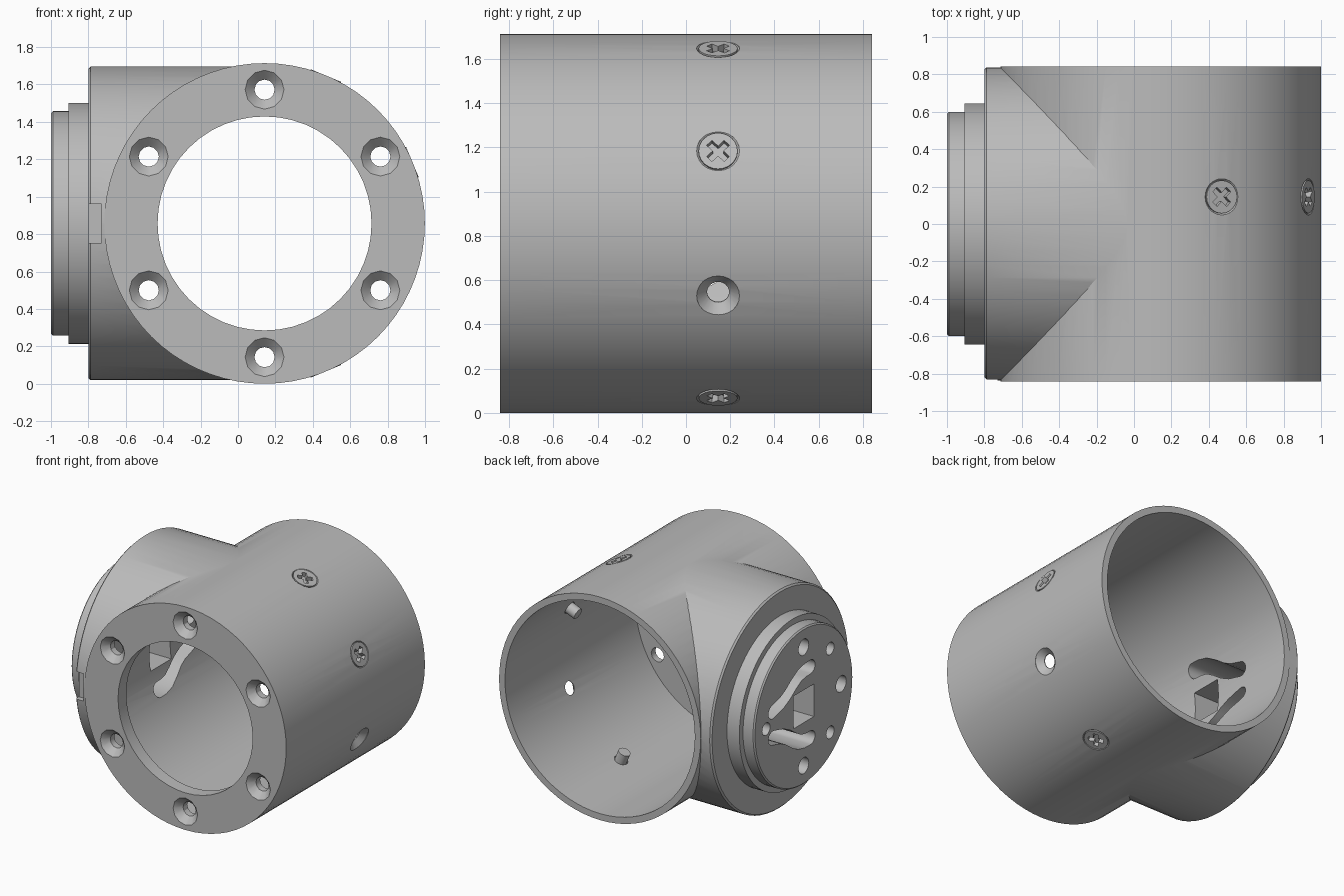
import bpy
import bmesh
from math import cos, sin, pi, radians
from mathutils import Matrix, Vector

cube = bpy.data.objects.get("Cube")
if cube:
    bpy.data.objects.remove(cube, do_unlink=True)

grey = bpy.data.materials.new("machined_grey")
grey.use_nodes = True
COLOUR = (0.5, 0.5, 0.5, 1)
grey.diffuse_color = COLOUR
grey.node_tree.nodes["Principled BSDF"].inputs["Base Color"].default_value = COLOUR

CENTRE = Vector((0.142, 0, 0.857))
R = 0.857          # main tube radius
HALF = 0.842       # half length of the main tube
BACK, FRONT, SIDE = Vector((0, 1, 0)), Vector((0, -1, 0)), Vector((-1, 0, 0))


def frame(origin, axis):
    turn = Vector((0, 0, 1)).rotation_difference(Vector(axis))
    return Matrix.Translation(origin) @ turn.to_matrix().to_4x4()


def loft(name, rings, matrix):
    """Closed solid skinned through equal-sized rings of points."""
    bm = bmesh.new()
    loops = [[bm.verts.new(matrix @ Vector(p)) for p in ring] for ring in rings]
    n = len(loops[0])
    for a, b in zip(loops, loops[1:]):
        for i in range(n):
            j = (i + 1) % n
            bm.faces.new((a[i], a[j], b[j], b[i]))
    bm.faces.new(loops[0])
    bm.faces.new(loops[-1])
    bmesh.ops.recalc_face_normals(bm, faces=bm.faces)
    mesh = bpy.data.meshes.new(name)
    bm.to_mesh(mesh)
    bm.free()
    mesh.materials.append(grey)
    ob = bpy.data.objects.new(name, mesh)
    bpy.context.collection.objects.link(ob)
    return ob


def lathe(name, profile, origin, axis, sides):
    """Turned solid from (radius, distance along axis) pairs."""
    rings = [[(r * cos(2 * pi * i / sides), r * sin(2 * pi * i / sides), h)
              for i in range(sides)] for r, h in profile]
    return loft(name, rings, frame(origin, axis))


def prism(name, outline, h0, h1, matrix):
    return loft(name, [[(x, y, h) for x, y in outline] for h in (h0, h1)], matrix)


def rectangle(w, h):
    return [(-w / 2, -h / 2), (w / 2, -h / 2), (w / 2, h / 2), (-w / 2, h / 2)]


def combine(target, tool, operation="DIFFERENCE"):
    mod = target.modifiers.new("cut", "BOOLEAN")
    mod.operation, mod.solver, mod.object = operation, "EXACT", tool
    bpy.context.view_layer.objects.active = target
    bpy.ops.object.modifier_apply(modifier=mod.name)
    bpy.data.objects.remove(tool, do_unlink=True)


def smooth(ob):
    bpy.ops.object.select_all(action="DESELECT")
    ob.select_set(True)
    bpy.context.view_layer.objects.active = ob
    bpy.ops.object.shade_smooth_by_angle(angle=radians(30))


def band(path, r):
    """Rounded outline of constant half-width r along a 2D path."""
    pts = [Vector(p) for p in path]
    n = len(pts)
    tangents = [(pts[min(i + 1, n - 1)] - pts[max(i - 1, 0)]).normalized() for i in range(n)]
    left = [p + r * Vector((-t.y, t.x)) for p, t in zip(pts, tangents)]
    right = [p - r * Vector((-t.y, t.x)) for p, t in zip(pts, tangents)]

    def cap(p, t):
        side = Vector((-t.y, t.x))
        return [p + r * (side * cos(a) + t * sin(a)) for a in (k * pi / 8 for k in range(1, 8))]
    return left + cap(pts[-1], tangents[-1]) + right[::-1] + cap(pts[0], -tangents[0])


# Main tube with a solid stepped branch on its side
housing = lathe("tee_housing", [(R, -HALF), (R, HALF)], CENTRE, BACK, 72)
branch = lathe("branch", [(0.838, 0), (0.838, 0.93), (0.826, 0.942), (0.645, 0.942),
                          (0.645, 1.047), (0.6, 1.047), (0.6, 1.132), (0.59, 1.142)],
               CENTRE, SIDE, 72)
combine(housing, branch, "UNION")

# Bore open at the back, with a thick ring left at the front
combine(housing, lathe("bore", [(0.807, -HALF + 0.1), (0.807, 1)], CENTRE, BACK, 72))
combine(housing, lathe("front_opening", [(0.572, 0.7), (0.572, 1)], CENTRE, FRONT, 48))

# Six countersunk holes in the front ring
for k in range(6):
    a = radians(30 + 60 * k)
    spot = CENTRE + 0.715 * Vector((cos(a), 0, sin(a)))
    combine(housing, lathe("front_hole", [(0.054, 0.7), (0.054, HALF - 0.05),
                                          (0.104, HALF), (0.104, 0.9)], spot, FRONT, 12))

# Blind holes, square socket and two curved slots in the branch face
branch_face = Matrix((( 0, 0, -1, 0), (1, 0, 0, 0), (0, 1, 0, CENTRE.z), (0, 0, 0, 1)))
for angle, r in ((0, 0.048), (90, 0.062), (135, 0.048), (180, 0.062), (225, 0.048), (270, 0.062)):
    a = radians(angle)
    spot = Vector((0, 0.455 * cos(a), CENTRE.z + 0.455 * sin(a)))
    combine(housing, lathe("branch_hole", [(r, 0.85), (r, 1.1)], spot, SIDE, 20))
combine(housing, prism("socket", rectangle(0.25, 0.25), 0.4, 1.1, branch_face))
slot_path = [(0.375, 0.1), (0.26, 0.13), (0.19, 0.165), (0.12, 0.215),
             (0.05, 0.255), (-0.02, 0.27), (-0.085, 0.272)]
for side in (1, -1):
    path = [(y, side * z) for y, z in slot_path]
    combine(housing, prism("slot", band(path, 0.053), 0.3, 1.1, branch_face))

# Small notch in the front edge of the branch rim
notch = frame((-0.77, 0, CENTRE.z), FRONT)
combine(housing, prism("notch", rectangle(0.08, 0.21), 0.79, 0.9, notch))

# Radial countersunk holes; all but one carry a cross-head screw
screws = []
for angle in (67.5, 22.5, -22.5, -67.5):
    a = radians(angle)
    direction = Vector((cos(a), 0, sin(a)))
    spot = CENTRE + Vector((0, 0.145, 0))
    combine(housing, lathe("radial_hole", [(0.05, 0.7), (0.05, R - 0.045),
                                           (0.097, R - 0.004), (0.097, 0.9)], spot, direction, 24))
    if angle == -22.5:
        continue
    screw = lathe("screw", [(0.044, 0.73), (0.044, R - 0.045), (0.088, R - 0.012),
                            (0.088, R - 0.001)], spot, direction, 24)
    for turn in (45, 135):
        m = frame(spot, direction) @ Matrix.Rotation(radians(turn), 4, "Z")
        combine(screw, prism("cross", rectangle(0.112, 0.034), R - 0.035, 0.9, m))
    screws.append(screw)

for ob in [housing] + screws:
    smooth(ob)
